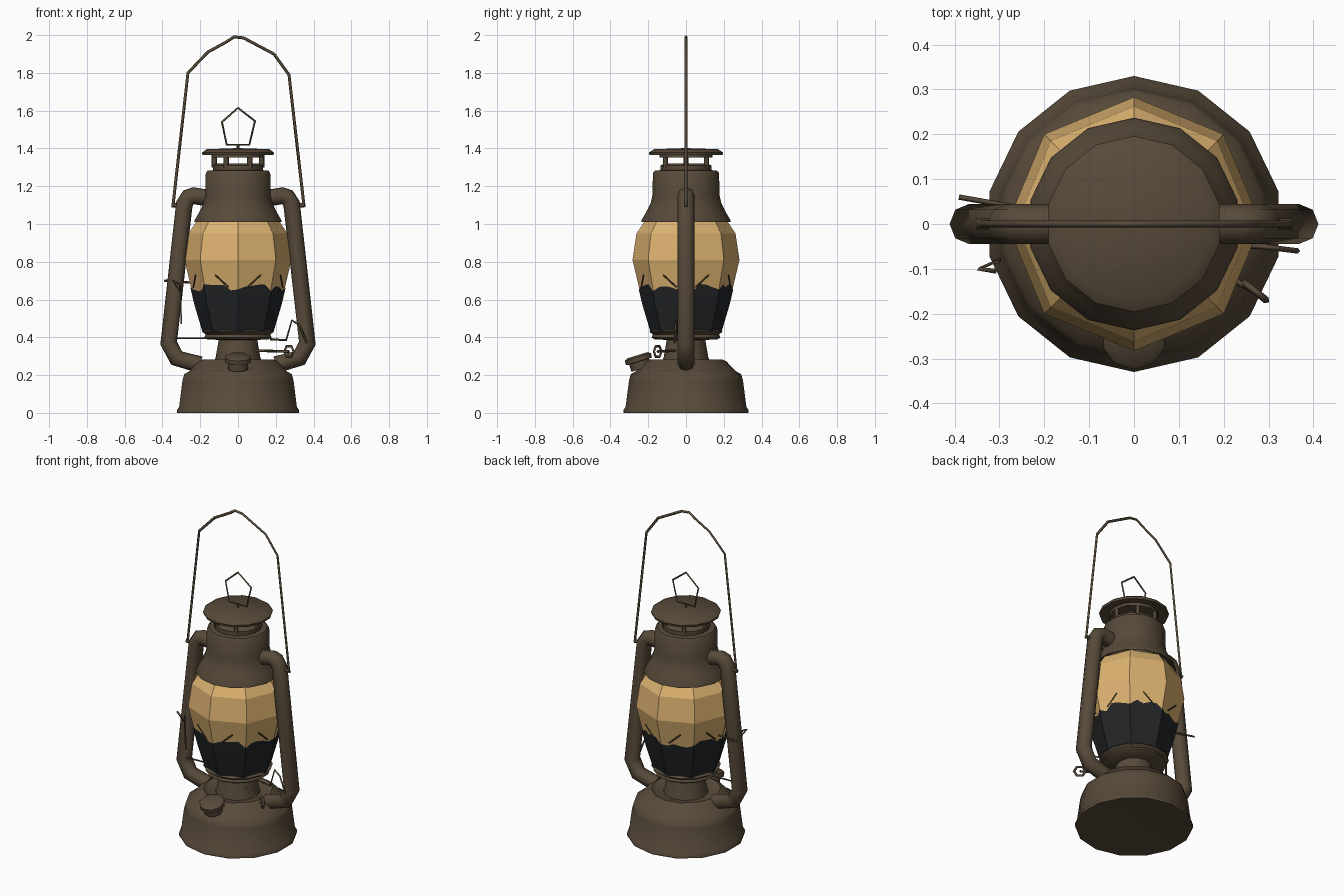
import bpy, bmesh, math, random
from mathutils import Matrix, Vector

random.seed(4)
default = bpy.data.objects.get("Cube")
if default:
    bpy.data.objects.remove(default, do_unlink=True)


def material(name, rgb):
    m = bpy.data.materials.new(name)
    m.use_nodes = True
    m.diffuse_color = (*rgb, 1)
    bsdf = m.node_tree.nodes["Principled BSDF"]
    bsdf.inputs["Base Color"].default_value = (*rgb, 1)
    bsdf.inputs["Roughness"].default_value = 0.8
    return m


BROWN = material("aged brown metal", (0.095, 0.068, 0.041))
AMBER = material("amber glass", (0.72, 0.45, 0.165))
SOOT = material("black soot", (0.016, 0.018, 0.020))


def finish(ob, mat, smooth=None):
    ob.data.materials.append(mat)
    bpy.ops.object.select_all(action='DESELECT')
    ob.select_set(True)
    bpy.context.view_layer.objects.active = ob
    if ob.type == 'CURVE':
        bpy.ops.object.convert(target='MESH')
        ob = bpy.context.object
    if smooth:
        bpy.ops.object.shade_smooth_by_angle(angle=math.radians(smooth))
    return ob


def lathe(name, profile, sides, mat, smooth=None, shape=None):
    """Revolve (radius, z) points about z; radius 0 makes a pole."""
    bm = bmesh.new()
    rings = []
    for k, (r, z) in enumerate(profile):
        if r == 0:
            rings.append([bm.verts.new((0, 0, z))] * sides)
            continue
        ring = []
        for i in range(sides):
            a = math.tau * i / sides + math.pi / 2
            rr, zz = shape(k, i, a, r, z) if shape else (r, z)
            ring.append(bm.verts.new((rr * math.cos(a), rr * math.sin(a), zz)))
        rings.append(ring)
    for lo, hi in zip(rings, rings[1:]):
        for i in range(sides):
            j = (i + 1) % sides
            bm.faces.new(dict.fromkeys((lo[i], lo[j], hi[j], hi[i])))
    me = bpy.data.meshes.new(name)
    bm.to_mesh(me)
    bm.free()
    ob = bpy.data.objects.new(name, me)
    bpy.context.collection.objects.link(ob)
    return finish(ob, mat, smooth)


def rod(name, points, radius, closed=False, detail=0, smooth=None):
    """Sweep a round section along straight segments."""
    cu = bpy.data.curves.new(name, 'CURVE')
    cu.dimensions = '3D'
    cu.bevel_depth = radius
    cu.bevel_resolution = detail
    cu.use_fill_caps = True
    sp = cu.splines.new('POLY')
    sp.points.add(len(points) - 1)
    for p, co in zip(sp.points, points):
        p.co = (*co, 1)
    sp.use_cyclic_u = closed
    ob = bpy.data.objects.new(name, cu)
    bpy.context.collection.objects.link(ob)
    return finish(ob, BROWN, smooth)


# Fuel tank
lathe("fuel_tank", [(0, 0.005), (0.33, 0), (0.33, 0.018), (0.32, 0.03), (0.302, 0.17),
                    (0.292, 0.205), (0.262, 0.222), (0.215, 0.272), (0.195, 0.282),
                    (0.17, 0.265), (0, 0.265)], 14, BROWN, 50)

# Burner neck and globe plate
lathe("burner_neck", [(0, 0.25), (0.13, 0.25), (0.117, 0.30), (0.10, 0.40), (0, 0.40)],
      12, BROWN, 40)
lathe("globe_plate", [(0, 0.385), (0.165, 0.388), (0.182, 0.40), (0.175, 0.415),
                      (0.195, 0.43), (0.18, 0.44), (0, 0.44)], 14, BROWN, 40)

# Faceted glass globe
lathe("glass_globe", [(0.185, 0.43), (0.225, 0.57), (0.243, 0.64), (0.283, 0.81),
                      (0.262, 0.95), (0.215, 1.02)], 8, AMBER)


# Soot shell that follows the octagon, with a ragged upper edge
def sooty(k, i, a, r, z):
    corner = (a % (math.pi / 4)) - math.pi / 8
    octagon = math.cos(math.pi / 8) / math.cos(corner)
    if k == 3:
        lift = random.uniform(-0.02, 0.025)
        r, z = r + lift * 0.23, z + lift
    return r * octagon, z


lathe("soot_layer", [(0.187, 0.425), (0.230, 0.57), (0.247, 0.64), (0.251, 0.66)],
      40, SOOT, 20, sooty)

# Hood and chimney
lathe("hood", [(0.20, 1.03), (0.237, 1.01), (0.235, 1.022), (0.212, 1.06), (0.187, 1.11),
               (0.178, 1.15), (0.175, 1.27), (0.165, 1.282), (0.135, 1.285),
               (0.135, 1.31), (0.115, 1.32), (0, 1.32)], 14, BROWN, 45)
for i in range(6):
    a = math.tau * i / 6
    x, y = 0.125 * math.cos(a), 0.125 * math.sin(a)
    rod(f"cap_post_{i + 1}", [(x, y, 1.30), (x, y, 1.385)], 0.014)
lathe("cap_collar", [(0.14, 1.352), (0.14, 1.38)], 12, BROWN, 40)
lathe("chimney_cap", [(0, 1.372), (0.15, 1.37), (0.193, 1.365), (0.196, 1.378),
                      (0.17, 1.396), (0, 1.402)], 14, BROWN, 40)

# Side air tubes, mirrored
for side, s in (("left", 1), ("right", -1)):
    path = [(0.15, 1.135), (0.235, 1.15), (0.262, 1.142), (0.284, 1.105), (0.367, 0.37),
            (0.325, 0.29), (0.2, 0.255)]
    rod(f"{side}_air_tube", [(s * x, 0, z) for x, z in path], 0.045, detail=2, smooth=50)
    rod(f"{side}_handle_pivot", [(s * 0.29, 0, 1.10), (s * 0.352, 0, 1.10)], 0.012)

# Carrying handle and top ring
handle = [(-0.345, 1.09), (-0.265, 1.80), (-0.16, 1.91), (-0.06, 1.965), (-0.02, 1.991),
          (0.03, 1.985), (0.19, 1.90), (0.27, 1.79), (0.35, 1.09)]
rod("carrying_handle", [(x, 0, z) for x, z in handle], 0.008)
ring = [(0, 1.615), (0.09, 1.545), (0.06, 1.42), (-0.06, 1.42), (-0.085, 1.54)]
rod("top_ring", [(x, 0, z) for x, z in ring], 0.006, closed=True)
rod("top_ring_clip", [(0, 0, 1.395), (0, 0, 1.424)], 0.007)

# Filler cap, leaning forward
cap = lathe("filler_cap", [(0, -0.03), (0.055, -0.03), (0.055, 0.01), (0.072, 0.012),
                           (0.072, 0.035), (0.055, 0.045), (0, 0.045)], 10, BROWN, 40)
cap.matrix_world = Matrix.Translation((0, -0.245, 0.262)) @ Matrix.Rotation(0.3, 4, 'X')

# Wick adjuster
rod("wick_shaft", [(0.08, -0.05, 0.33), (0.27, -0.15, 0.325)], 0.007)
wheel = [(0.27 + 0.025 * math.cos(a), -0.15 - 0.02 * math.cos(a), 0.325 + 0.032 * math.sin(a))
         for a in (math.tau * i / 6 for i in range(6))]
rod("wick_wheel", wheel, 0.008, closed=True)

# Globe lift lever and its wires
rod("lift_lever", [(0.17, -0.04, 0.39), (0.255, -0.05, 0.385), (0.285, -0.05, 0.49),
                   (0.325, -0.055, 0.465), (0.365, -0.06, 0.37)], 0.006)
rod("lift_wire", [(-0.17, -0.02, 0.395), (-0.33, -0.03, 0.395)], 0.005)
rod("guard_stay", [(-0.30, -0.08, 0.47), (-0.305, -0.085, 0.68)], 0.005)
rod("guard_hook", [(-0.30, -0.08, 0.63), (-0.345, -0.10, 0.70), (-0.31, -0.105, 0.68)],
    0.006, closed=True)
rod("guard_pin", [(-0.25, 0.035, 0.69), (-0.39, 0.06, 0.70)], 0.006)

# Short crossed guard wires lying against the globe
for i in range(4):
    turn = Matrix.Rotation(math.pi / 2 * i, 3, 'Z')
    for s in (-1, 1):
        pts = [(s * 0.05, -0.237, 0.665), (s * 0.12, -0.225, 0.73)]
        rod(f"guard_wire_{i + 1}_{'a' if s < 0 else 'b'}",
            [turn @ Vector(p) for p in pts], 0.004)
